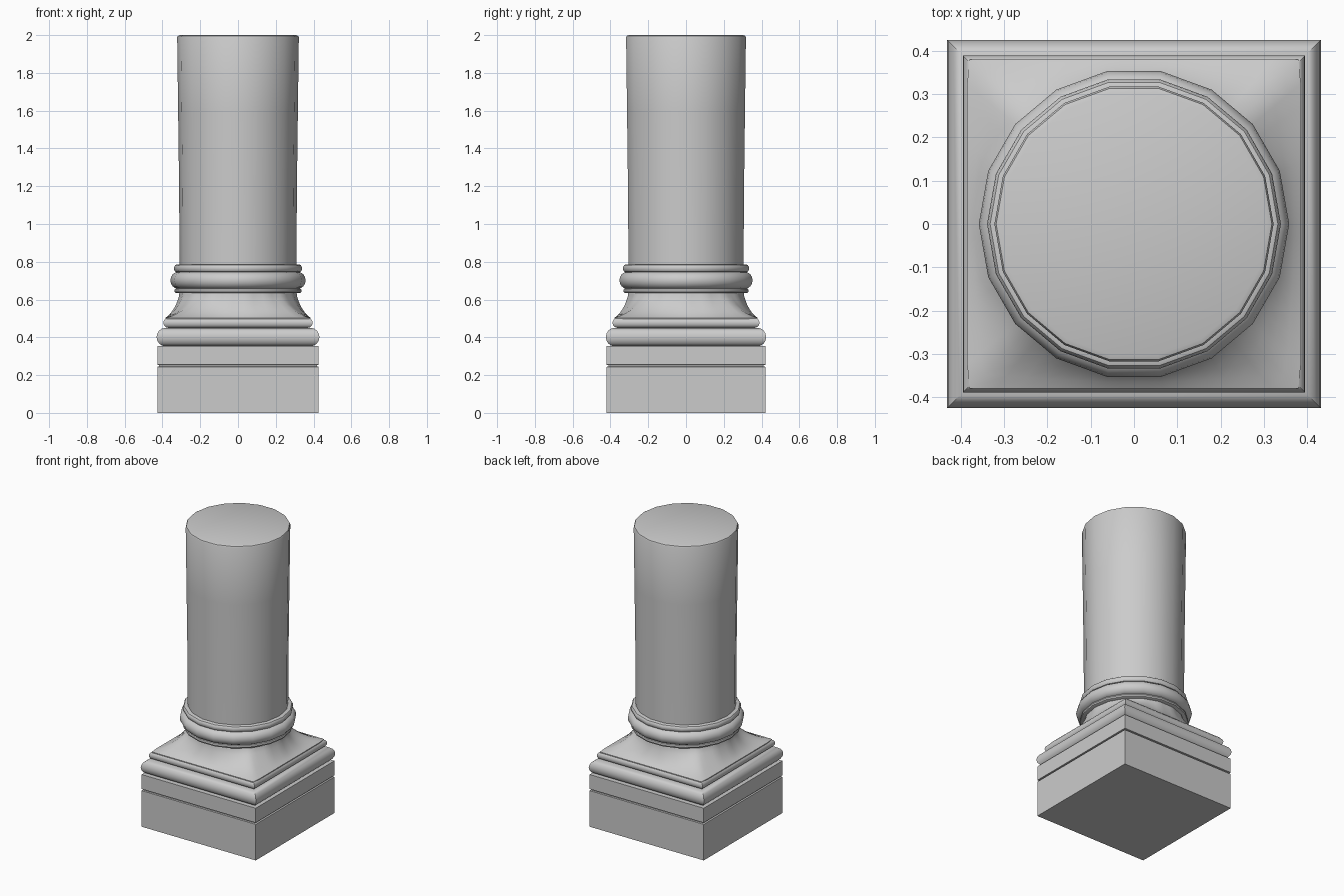
import bpy, bmesh
from math import sin, cos, pi, radians

if "Cube" in bpy.data.objects:
    bpy.data.objects.remove(bpy.data.objects["Cube"])

RATIO = cos(radians(10))  # square parts are slightly narrower in y, like the 18-gon


def square(r):
    return [(sx * r, sy * r * RATIO) for sx, sy in ((1, 1), (-1, 1), (-1, -1), (1, -1))]


def circle(r, n=18):
    return [(r * cos(2 * pi * i / n), r * sin(2 * pi * i / n)) for i in range(n)]


def stack(name, rings):
    """Skin a pile of (outline, z) rings and cap both ends."""
    bm = bmesh.new()
    loops = [[bm.verts.new((x, y, z)) for x, y in pts] for pts, z in rings]
    n = len(loops[0])
    for a, b in zip(loops, loops[1:]):
        for i in range(n):
            j = (i + 1) % n
            bm.faces.new((a[i], a[j], b[j], b[i]))
    bm.faces.new(loops[0][::-1])
    bm.faces.new(loops[-1])
    mesh = bpy.data.meshes.new(name)
    bm.to_mesh(mesh)
    bm.free()
    ob = bpy.data.objects.new(name, mesh)
    bpy.context.collection.objects.link(ob)
    bpy.ops.object.select_all(action='DESELECT')
    ob.select_set(True)
    bpy.context.view_layer.objects.active = ob
    bpy.ops.object.shade_smooth_by_angle(angle=radians(32))
    return ob


def roll(name, outline, r, z0, z1, depth, steps=8):
    """Half-round moulding following an outline."""
    mid, half = (z0 + z1) / 2, (z1 - z0) / 2
    angles = [-pi / 2 + pi * k / steps for k in range(steps + 1)]
    return stack(name, [(outline(r - depth + depth * cos(a)), mid + half * sin(a))
                        for a in angles])


# Square plinth with a thin groove
stack("plinth", [(square(r), z) for r, z in (
    (0.427, 0), (0.427, 0.244), (0.417, 0.246), (0.417, 0.253),
    (0.427, 0.255), (0.427, 0.353))])

# Square rolls above the plinth
roll("lower_square_roll", square, 0.431, 0.353, 0.45, 0.046)
roll("upper_square_roll", square, 0.395, 0.45, 0.504, 0.027)


# Concave neck blending from the square to the 18-sided round
def blend(s, r_square, r_round):
    pts = []
    for i in range(72):
        a = radians(5 * i)
        c, d = cos(a), sin(a) / RATIO
        rs = r_square / max(abs(c), abs(d))
        rr = r_round * RATIO / cos(radians((5 * i) % 20 - 10))
        r = rs + (rr - rs) * s
        pts.append((r * cos(a), r * sin(a)))
    return pts


stack("flared_neck", [(blend(s, 0.385, 0.31), z) for s, z in (
    (0, 0.495), (0, 0.503), (0.2, 0.514), (0.4, 0.53), (0.58, 0.549),
    (0.74, 0.571), (0.87, 0.595), (0.96, 0.617), (1, 0.64))])

# Round collar: fillet, roll, two fillets
roll("lower_fillet", circle, 0.337, 0.634, 0.659, 0.01, 4)
roll("round_roll", circle, 0.358, 0.657, 0.747, 0.042)
stack("collar_core", [(circle(0.322), 0.64), (circle(0.322), 0.776)])
roll("upper_fillet", circle, 0.339, 0.745, 0.785, 0.014, 6)

# Shaft, slightly wider at the top with an eased edge
stack("shaft", [(circle(r), z) for r, z in (
    (0.309, 0.76), (0.312, 1.2), (0.317, 1.6), (0.322, 1.988),
    (0.318, 1.996), (0.307, 2.0))])
